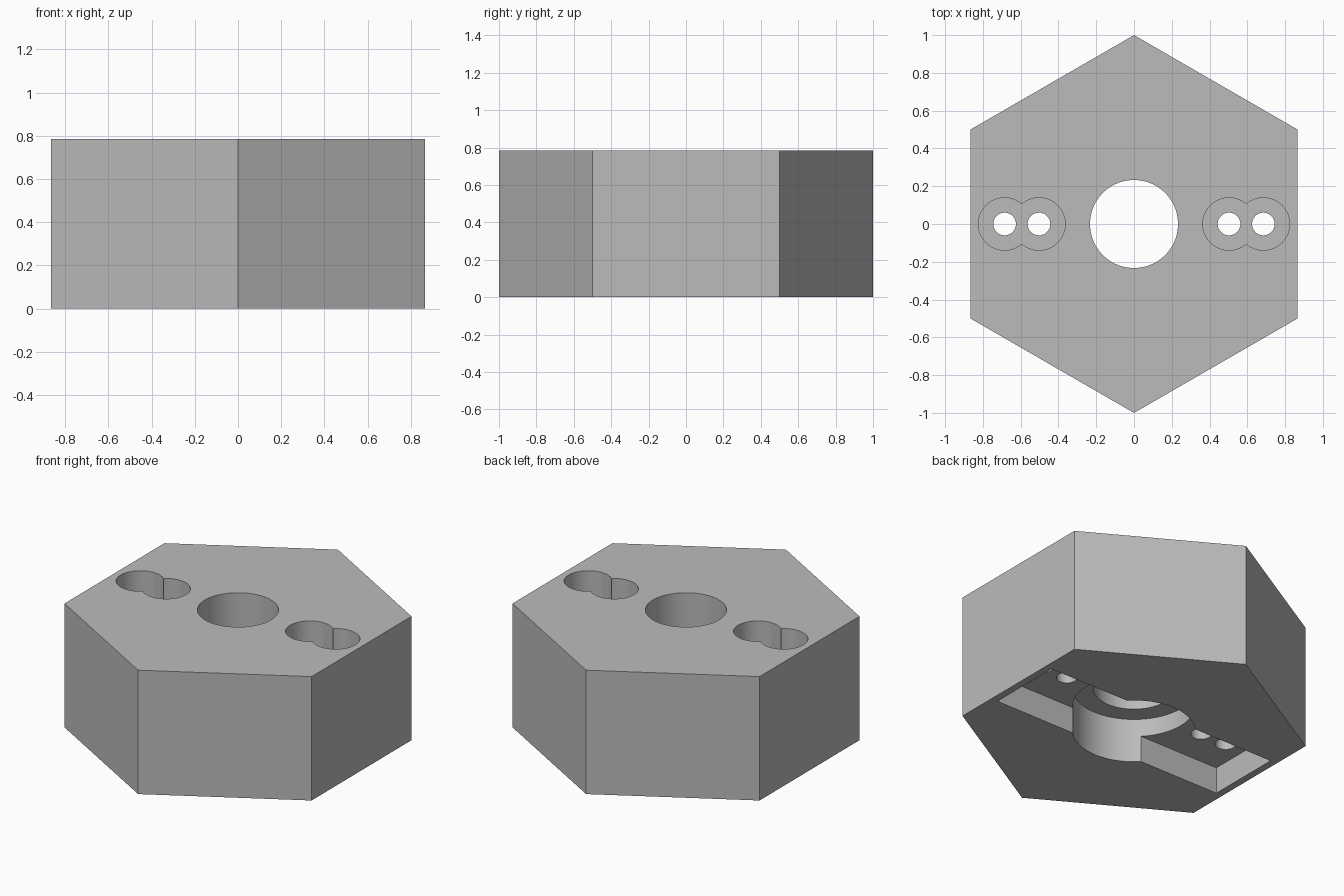
import bpy, bmesh
from math import sin, cos, tau, radians

cube = bpy.data.objects.get("Cube")
if cube:
    bpy.data.objects.remove(cube, do_unlink=True)

HEIGHT = 0.785
SLOT_TOP = 0.167      # roof of the slot in the underside
RECESS_TOP = 0.28     # roof of the round recess in the underside
SEAT = 0.40           # floor of the screw head pockets

grey = bpy.data.materials.new("plain grey")
grey.use_nodes = True
colour = (0.5, 0.5, 0.5, 1)
grey.diffuse_color = colour
grey.node_tree.nodes["Principled BSDF"].inputs["Base Color"].default_value = colour


def ngon(radius, sides, x=0):
    """Regular outline with one corner on +y."""
    return [(x + radius * sin(tau * i / sides), radius * cos(tau * i / sides))
            for i in range(sides)]


def prism(name, outline, bottom, top):
    bm = bmesh.new()
    face = bm.faces.new([bm.verts.new((x, y, bottom)) for x, y in outline])
    moved = bmesh.ops.extrude_face_region(bm, geom=[face])["geom"]
    bmesh.ops.translate(bm, vec=(0, 0, top - bottom),
                        verts=[v for v in moved if isinstance(v, bmesh.types.BMVert)])
    bmesh.ops.recalc_face_normals(bm, faces=bm.faces)
    mesh = bpy.data.meshes.new(name)
    bm.to_mesh(mesh)
    bm.free()
    mesh.materials.append(grey)
    obj = bpy.data.objects.new(name, mesh)
    bpy.context.collection.objects.link(obj)
    return obj


def cut(body, cutter):
    cutter.hide_render = True
    mod = body.modifiers.new(cutter.name, "BOOLEAN")
    mod.operation = "DIFFERENCE"
    mod.solver = "EXACT"
    mod.object = cutter
    bpy.ops.object.modifier_apply(modifier=mod.name)
    bpy.data.objects.remove(cutter, do_unlink=True)


# Hexagonal block
body = prism("hexagonal_block", ngon(1, 6), 0, HEIGHT)
bpy.ops.object.select_all(action="DESELECT")
bpy.context.view_layer.objects.active = body
body.select_set(True)

# Slot and round recess in the underside, and the central bore
slot = [(-0.82, -0.242), (0.82, -0.242), (0.82, 0.242), (-0.82, 0.242)]
cut(body, prism("slot_cutter", slot, -0.1, SLOT_TOP))
cut(body, prism("recess_cutter", ngon(0.352, 96), -0.1, RECESS_TOP))
cut(body, prism("bore_cutter", ngon(0.233, 96), -0.1, HEIGHT + 0.1))

# Paired screw holes with overlapping head pockets on both sides
for side in (-1, 1):
    for x in (0.503, 0.685):
        cut(body, prism("pocket_cutter", ngon(0.139, 64, side * x), SEAT, HEIGHT + 0.1))
        cut(body, prism("screw_hole_cutter", ngon(0.06, 48, side * x), -0.1, HEIGHT + 0.1))

bpy.ops.object.shade_smooth_by_angle(angle=radians(30))
